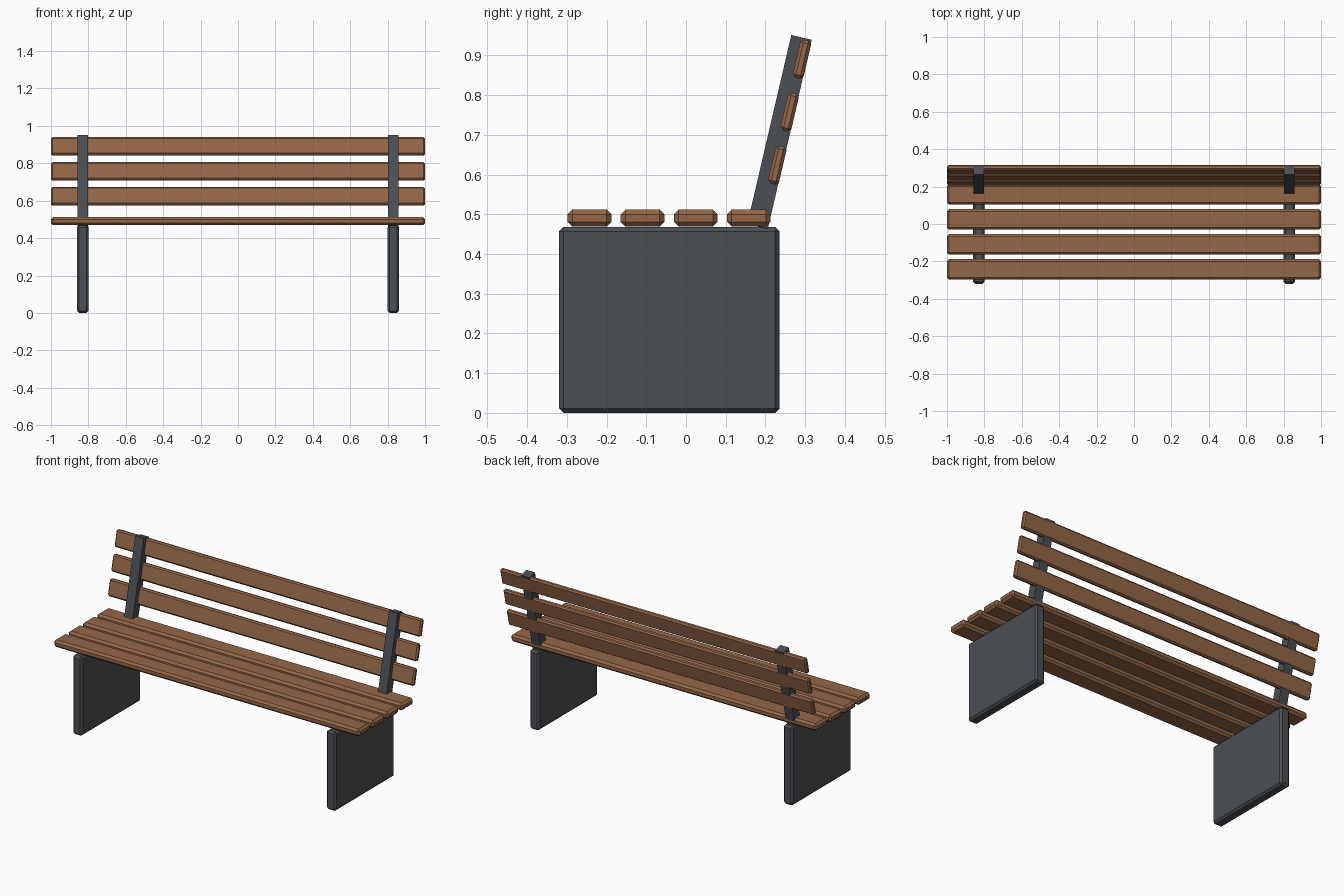
import bpy
import math
from mathutils import Vector

cube = bpy.data.objects.get("Cube")
if cube:
    bpy.data.objects.remove(cube, do_unlink=True)


def material(name, rgb):
    mat = bpy.data.materials.new(name)
    mat.use_nodes = True
    colour = (*rgb, 1)
    mat.diffuse_color = colour
    mat.node_tree.nodes["Principled BSDF"].inputs["Base Color"].default_value = colour
    return mat


wood = material("brown wood", (0.30, 0.135, 0.065))
metal = material("dark grey metal", (0.07, 0.078, 0.088))


def block(name, size, location, mat, bevel=0.0, tilt=0.0):
    """Flat-shaded box with optional chamfered edges, tilted about x."""
    bpy.ops.mesh.primitive_cube_add(size=1, location=location)
    obj = bpy.context.object
    obj.name = name
    obj.scale = size
    bpy.ops.object.transform_apply(location=False, rotation=False, scale=True)
    obj.rotation_euler.x = tilt
    obj.data.materials.append(mat)
    if bevel:
        mod = obj.modifiers.new("Chamfer", "BEVEL")
        mod.width = bevel
        mod.segments = 1
    return obj


# Backrest line: leans backwards from the rear of the seat
lean = math.radians(13.1)
back_foot = Vector((0, 0.18, 0.469))
up_back = Vector((0, math.sin(lean), math.cos(lean)))
out_back = Vector((0, math.cos(lean), -math.sin(lean)))
post_length = 0.489

# Leg panels and backrest posts, one pair per side
for side, x in (("left", 0.83), ("right", -0.83)):
    block(f"{side}_leg_panel", (0.062, 0.555, 0.468), (x, -0.042, 0.234), metal, 0.011)
    middle = back_foot + up_back * post_length / 2
    block(f"{side}_back_post", (0.056, 0.053, post_length),
          (x, middle.y, middle.z), metal, tilt=-lean)

# Seat slats, front to back
for i in range(4):
    block(f"seat_slat_{i + 1}", (2, 0.11, 0.043),
          (0, -0.243 + i * 0.1337, 0.4905), wood, 0.012)

# Backrest slats, bottom to top, set into the rear of the posts
for i in range(3):
    spot = back_foot + up_back * (0.162 + i * 0.137) + out_back * 0.0135
    block(f"back_slat_{i + 1}", (2, 0.028, 0.098), spot, wood, 0.008, -lean)
